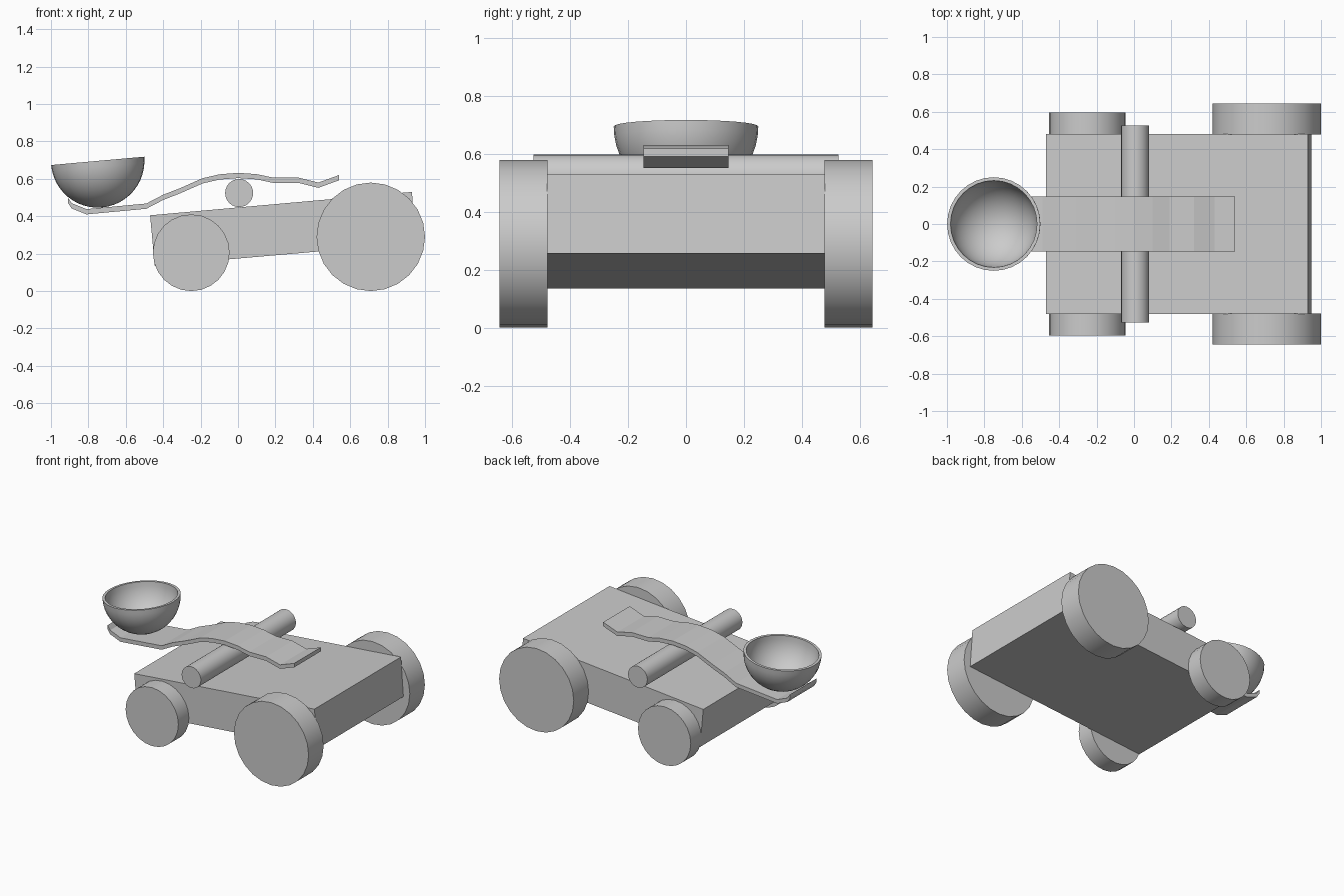
import bpy, bmesh, math
from mathutils import Matrix

cube = bpy.data.objects.get("Cube")
if cube:
    bpy.data.objects.remove(cube, do_unlink=True)

grey = bpy.data.materials.new("plain_grey")
grey.use_nodes = True
tone = (0.6, 0.6, 0.6, 1)
grey.diffuse_color = tone
grey.node_tree.nodes["Principled BSDF"].inputs["Base Color"].default_value = tone


def finish(name, bm, smooth=None):
    bmesh.ops.recalc_face_normals(bm, faces=bm.faces[:])
    mesh = bpy.data.meshes.new(name)
    bm.to_mesh(mesh)
    bm.free()
    mesh.materials.append(grey)
    obj = bpy.data.objects.new(name, mesh)
    bpy.context.collection.objects.link(obj)
    if smooth:
        bpy.ops.object.select_all(action="DESELECT")
        obj.select_set(True)
        bpy.context.view_layer.objects.active = obj
        bpy.ops.object.shade_smooth_by_angle(angle=math.radians(smooth))
    return obj


def extruded(name, outline, half_width):
    """Side profile in x, z pushed through the width of the model."""
    bm = bmesh.new()
    face = bm.faces.new([bm.verts.new((x, -half_width, z)) for x, z in outline])
    side = bmesh.ops.extrude_face_region(bm, geom=[face])["geom"]
    moved = [v for v in side if isinstance(v, bmesh.types.BMVert)]
    bmesh.ops.translate(bm, verts=moved, vec=(0, 2 * half_width, 0))
    return finish(name, bm)


def cross_cylinder(name, x, z, radius, y0, y1, sides=24):
    """Cylinder lying along y."""
    bm = bmesh.new()
    place = Matrix.Translation((x, (y0 + y1) / 2, z)) @ Matrix.Rotation(math.pi / 2, 4, "X")
    bmesh.ops.create_cone(bm, cap_ends=True, segments=sides, radius1=radius,
                          radius2=radius, depth=y1 - y0, matrix=place)
    return finish(name, bm, 35)


# Sloping chassis block
extruded("chassis", [(-0.47, 0.405), (0.93, 0.53), (0.95, 0.257), (-0.445, 0.135)], 0.48)

# Wheels on both sides, large at the +x end
for side, s in (("right", -1), ("left", 1)):
    for kind, x, r, outer in (("large", 0.71, 0.29, 0.645), ("small", -0.25, 0.205, 0.597)):
        y0, y1 = sorted((s * 0.478, s * outer))
        cross_cylinder(f"{kind}_wheel_{side}", x, r, r, y0, y1)

# Pivot bar
cross_cylinder("pivot_bar", 0.006, 0.524, 0.075, -0.527, 0.527)

# Bent throwing arm: a centre line thickened downwards
top = [(-0.91, 0.50), (-0.89, 0.47), (-0.81, 0.438), (-0.49, 0.468), (-0.40, 0.515),
       (-0.31, 0.55), (-0.19, 0.603), (-0.10, 0.624), (0, 0.632), (0.10, 0.625),
       (0.19, 0.606), (0.32, 0.607), (0.43, 0.58), (0.54, 0.62)]
bottom = [(x, z - 0.028) for x, z in reversed(top)]
extruded("throwing_arm", top + bottom, 0.147)

# Hollow hemispherical bowl, turned from an outer and an inner arc
OUTER, INNER, STEPS = 0.25, 0.232, 12
arc = [i / STEPS * math.pi / 2 for i in range(STEPS + 1)]
profile = [(OUTER * math.sin(a), -OUTER * math.cos(a)) for a in arc]
profile += [(INNER * math.sin(a), -INNER * math.cos(a)) for a in reversed(arc)]
bm = bmesh.new()
line = [bm.verts.new((r, 0, z)) for r, z in profile]
edges = [bm.edges.new(pair) for pair in zip(line, line[1:])]
bmesh.ops.spin(bm, geom=line + edges, cent=(0, 0, 0), axis=(0, 0, 1),
               angle=2 * math.pi, steps=32)
bmesh.ops.remove_doubles(bm, verts=bm.verts[:], dist=0.0005)
bowl = finish("bowl", bm, 35)
bowl.location = (-0.75, 0, 0.696)
bowl.rotation_euler = (0, math.radians(-5.1), 0)
